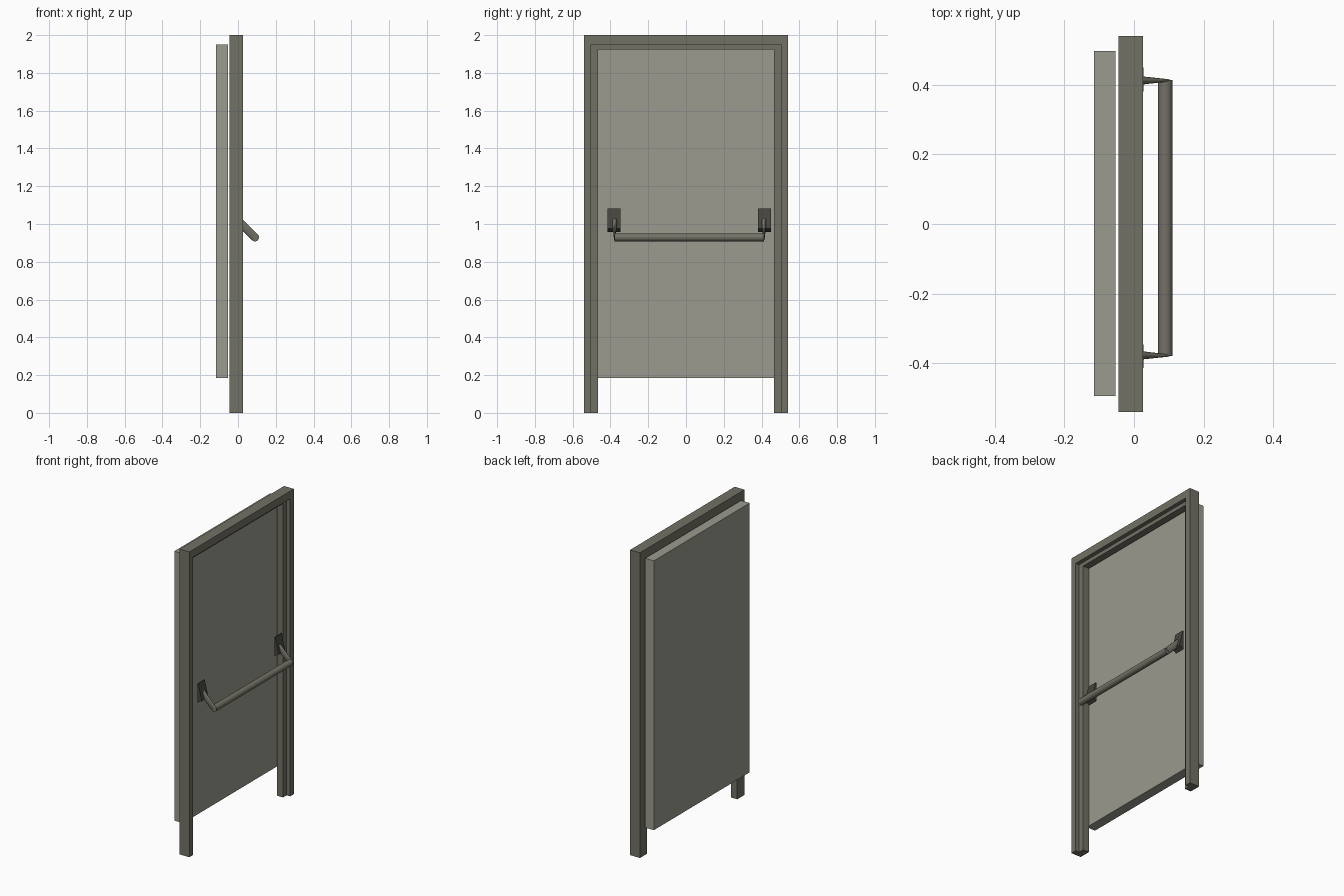
import bpy, bmesh, math
from mathutils import Vector, Matrix

cube = bpy.data.objects.get("Cube")
if cube:
    bpy.data.objects.remove(cube, do_unlink=True)


def make_material(name, color):
    mat = bpy.data.materials.new(name)
    mat.use_nodes = True
    mat.diffuse_color = (*color, 1)
    mat.node_tree.nodes["Principled BSDF"].inputs["Base Color"].default_value = (*color, 1)
    return mat


PANEL = make_material("light warm grey", (0.33, 0.325, 0.275))
FRAME = make_material("mid warm grey", (0.17, 0.164, 0.132))
PLATE = make_material("dark grey", (0.062, 0.06, 0.05))


def finish(name, bm, mat, smooth=False):
    bmesh.ops.recalc_face_normals(bm, faces=bm.faces)
    mesh = bpy.data.meshes.new(name)
    bm.to_mesh(mesh)
    bm.free()
    mesh.materials.append(mat)
    obj = bpy.data.objects.new(name, mesh)
    bpy.context.collection.objects.link(obj)
    if smooth:
        bpy.ops.object.select_all(action='DESELECT')
        obj.select_set(True)
        bpy.context.view_layer.objects.active = obj
        bpy.ops.object.shade_smooth_by_angle(angle=math.radians(40))
    return obj


def loft(name, rings, mat, smooth=False):
    """Bridge equal rings of points and cap both ends."""
    bm = bmesh.new()
    rows = [[bm.verts.new(p) for p in ring] for ring in rings]
    for a, b in zip(rows, rows[1:]):
        for i in range(len(a)):
            j = (i + 1) % len(a)
            bm.faces.new((a[i], a[j], b[j], b[i]))
    bm.faces.new(rows[0])
    bm.faces.new(rows[-1])
    return finish(name, bm, mat, smooth)


# Frame: rebated profile swept up one jamb, across the head, down the other
BACK, STEP, FRONT = -0.045, 0.0, 0.026
# each profile point: depth, half width, head height
profile = [(BACK, 0.541, 2.0), (FRONT, 0.541, 2.0), (FRONT, 0.503, 1.95),
           (STEP, 0.503, 1.95), (STEP, 0.466, 1.925), (BACK, 0.466, 1.925)]
path = [(-1, 0), (-1, 1), (1, 1), (1, 0)]
loft("door_frame", [[(x, side * y, up * z) for x, y, z in profile]
                    for side, up in path], FRAME)

# Door leaf, standing behind the frame
bm = bmesh.new()
bmesh.ops.create_cube(bm, size=1, matrix=Matrix.Translation((-0.084, 0.002, 1.067))
                      @ Matrix.Diagonal((0.063, 0.992, 1.765, 1)))
finish("door_leaf", bm, PANEL)

# Push bar
MID_Y, BAR_HALF, RADIUS = 0.0175, 0.3965, 0.021
bar = Vector((0.09, 0, 0.929))


def ellipse(centre, u, v, count=24):
    angles = [math.tau * i / count for i in range(count)]
    return [centre + u * math.cos(a) + v * math.sin(a) for a in angles]


loft("push_bar", [ellipse(bar + Vector((0, MID_Y + s * BAR_HALF, 0)),
                          Vector((RADIUS, 0, 0)), Vector((0, 0, RADIUS)))
                  for s in (-1, 1)], FRAME, True)

# Wedge mounting plates and tapering arms at both ends
across = Vector((1, 0, 1)).normalized() * RADIUS
wedge = [(-0.003, 1.083), (0.002, 1.083), (0.028, 0.975), (-0.003, 0.957)]
for label, s in (("left", -1), ("right", 1)):
    centre = MID_Y + s * 0.398
    loft(label + "_mounting_plate",
         [[(x, centre + d, z) for x, z in wedge] for d in (-0.034, 0.034)], PLATE)
    base = Vector((0.004, MID_Y + s * 0.395, 1.015))
    tip = bar + Vector((0, MID_Y + s * (BAR_HALF - 0.001), 0))
    loft(label + "_arm", [ellipse(base, across, Vector((0, 0.014, 0))),
                          ellipse(tip, across, Vector((0, 0.004, 0)))], FRAME, True)
